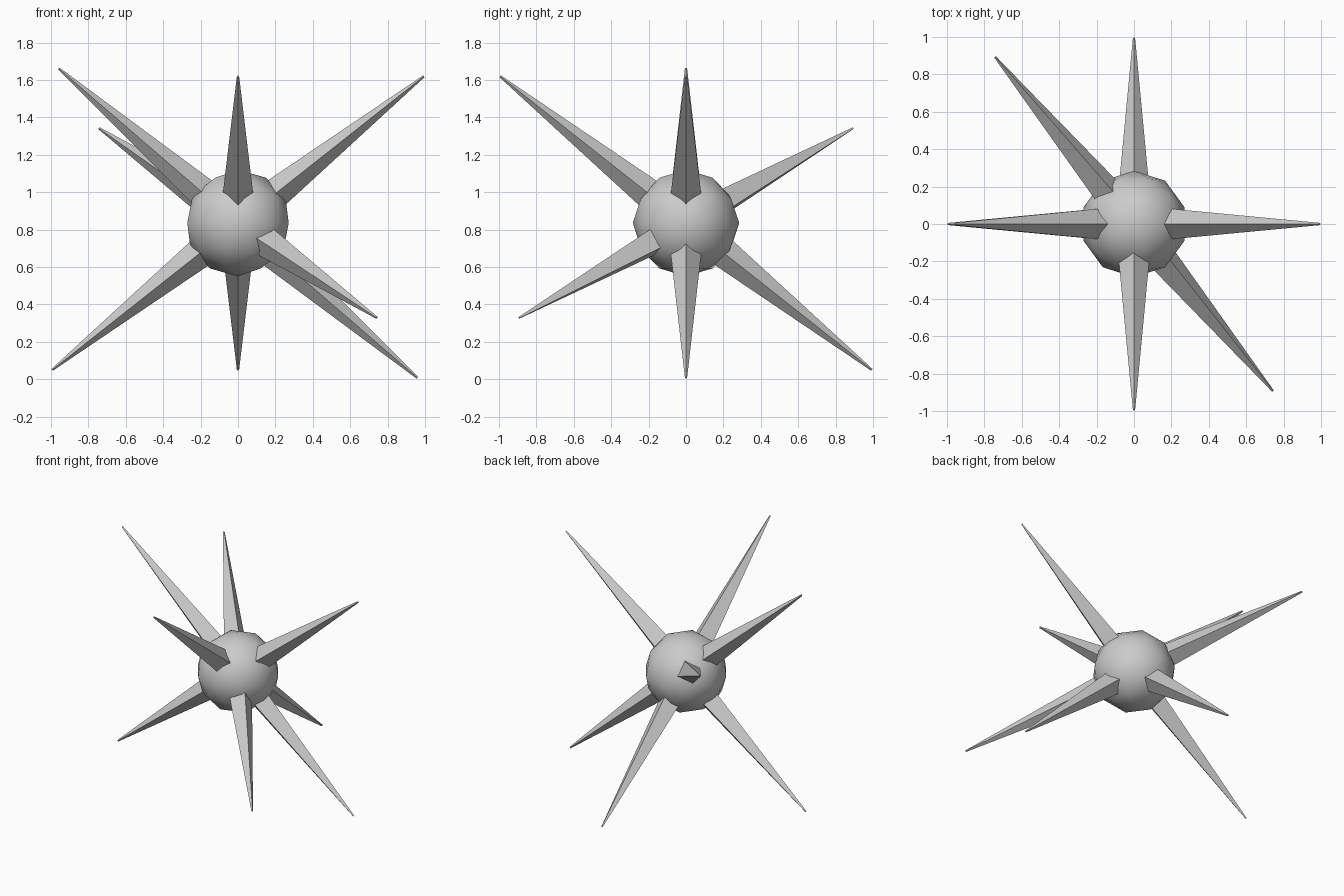
import bpy, bmesh
from math import cos, sin, radians
from mathutils import Vector, Matrix

if "Cube" in bpy.data.objects:
    bpy.data.objects.remove(bpy.data.objects["Cube"])

CENTRE = Vector((0, 0, 0.835))
LENGTH = 1.266            # centre to spike tip
R_MID, R_TIP = 0.1, 0.006  # spike radius at the centre and at the tip
INNER = 0.15              # spike base, hidden inside the ball


def spike(name, axis, sign, roll):
    """Four-sided tapering spike along sign * axis, rolled about that axis."""
    d = Vector(axis).normalized()
    n = d.cross(Vector((0, 0, 1))).normalized()
    u = n.cross(d)
    x = n * cos(radians(roll)) + u * sin(radians(roll))
    z = d * sign
    y = z.cross(x)
    rot = Matrix((x, y, z)).transposed().to_4x4()
    place = Matrix.Translation(CENTRE + z * (INNER + LENGTH) / 2) @ rot
    r_base = R_MID + (R_TIP - R_MID) * INNER / LENGTH
    bm = bmesh.new()
    bmesh.ops.create_cone(bm, cap_ends=True, segments=4, radius1=r_base,
                          radius2=R_TIP, depth=LENGTH - INNER, matrix=place)
    mesh = bpy.data.meshes.new(name)
    bm.to_mesh(mesh)
    bm.free()
    bpy.context.collection.objects.link(bpy.data.objects.new(name, mesh))


# Ball in the middle
bpy.ops.mesh.primitive_ico_sphere_add(subdivisions=2, radius=0.285, location=CENTRE)
ball = bpy.context.object
ball.name = "ball"
bpy.ops.object.shade_smooth()

# Four axes, each with a spike at both ends
AXES = {
    "left": ((-0.96, 0, 0.828), 0),
    "right": ((0.994, 0, 0.785), 0),
    "front": ((0, -0.994, 0.785), 0),
    "diagonal": ((-0.742, 0.892, 0.506), 72),
}
for label, (axis, roll) in AXES.items():
    spike(label + "_upper_spike", axis, 1, roll)
    spike(label + "_opposite_lower_spike", axis, -1, roll)
